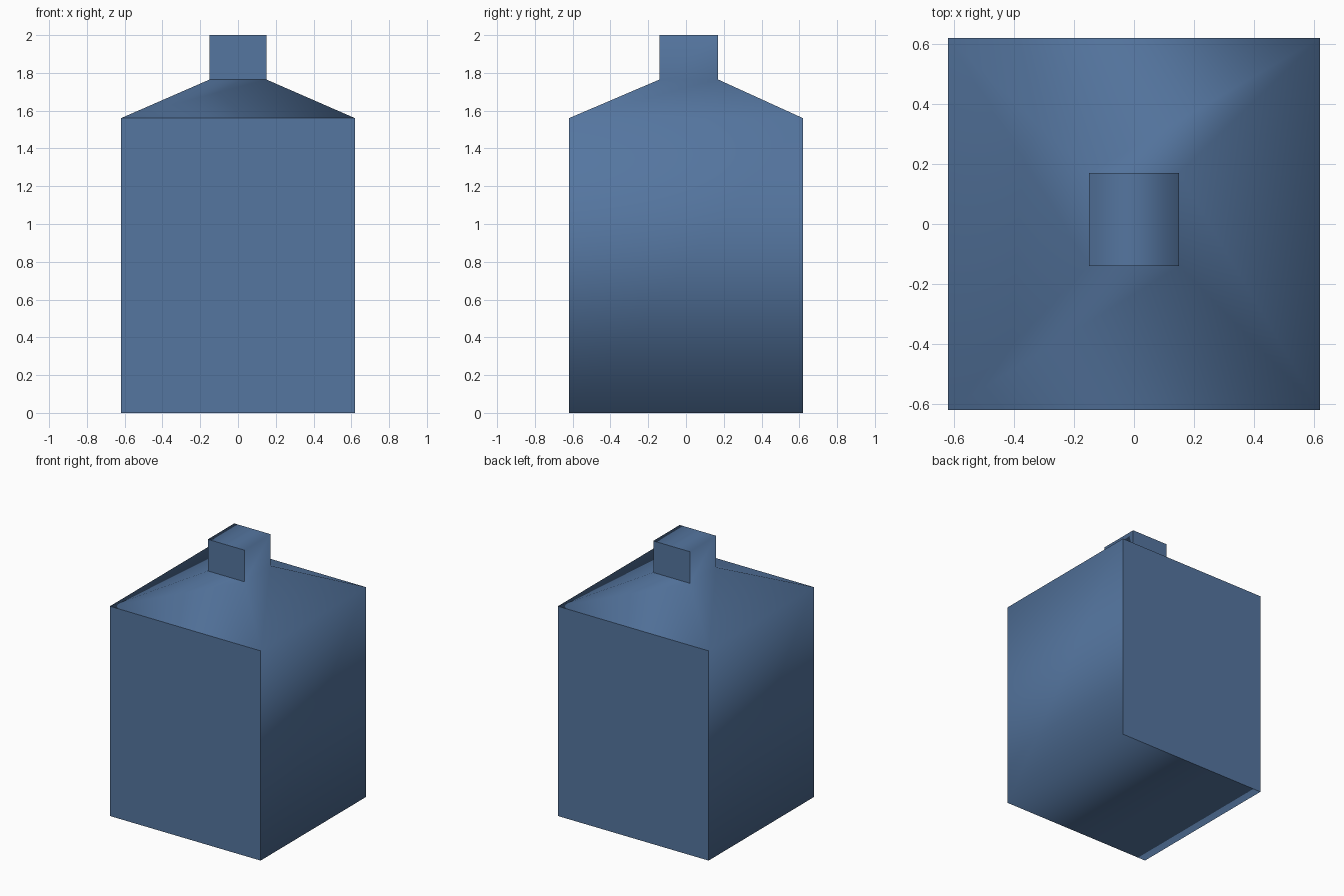
import bpy
import bmesh

if "Cube" in bpy.data.objects:
    bpy.data.objects.remove(bpy.data.objects["Cube"])

# One flat colour for the whole bottle
blue = bpy.data.materials.new("dusty blue")
blue.diffuse_color = (0.09, 0.18, 0.35, 1.0)
blue.use_nodes = True
blue.node_tree.nodes["Principled BSDF"].inputs["Base Color"].default_value = blue.diffuse_color

# Square cross-sections from the base to the mouth: x half width, y min, y max, z
sections = [
    (0.62, -0.62, 0.62, 0.0),    # base
    (0.62, -0.62, 0.62, 1.56),   # top of body
    (0.15, -0.14, 0.17, 1.765),  # top of shoulder
    (0.15, -0.14, 0.17, 2.0),    # mouth
]

bm = bmesh.new()
rings = [[bm.verts.new(p) for p in ((-x, y0, z), (x, y0, z), (x, y1, z), (-x, y1, z))]
         for x, y0, y1, z in sections]

# Walls of body, shoulder and neck
for low, high in zip(rings, rings[1:]):
    for i in range(4):
        j = (i + 1) % 4
        bm.faces.new((low[i], low[j], high[j], high[i]))

# Closed base and mouth
bm.faces.new(rings[0][::-1])
bm.faces.new(rings[-1])
bm.normal_update()

# Upright front and back panels are flat, everything else flows smoothly
for face in bm.faces:
    face.smooth = abs(face.normal.y) < 0.99

mesh = bpy.data.meshes.new("square_bottle")
bm.to_mesh(mesh)
bm.free()
mesh.materials.append(blue)
bottle = bpy.data.objects.new("square_bottle", mesh)
bpy.context.collection.objects.link(bottle)
